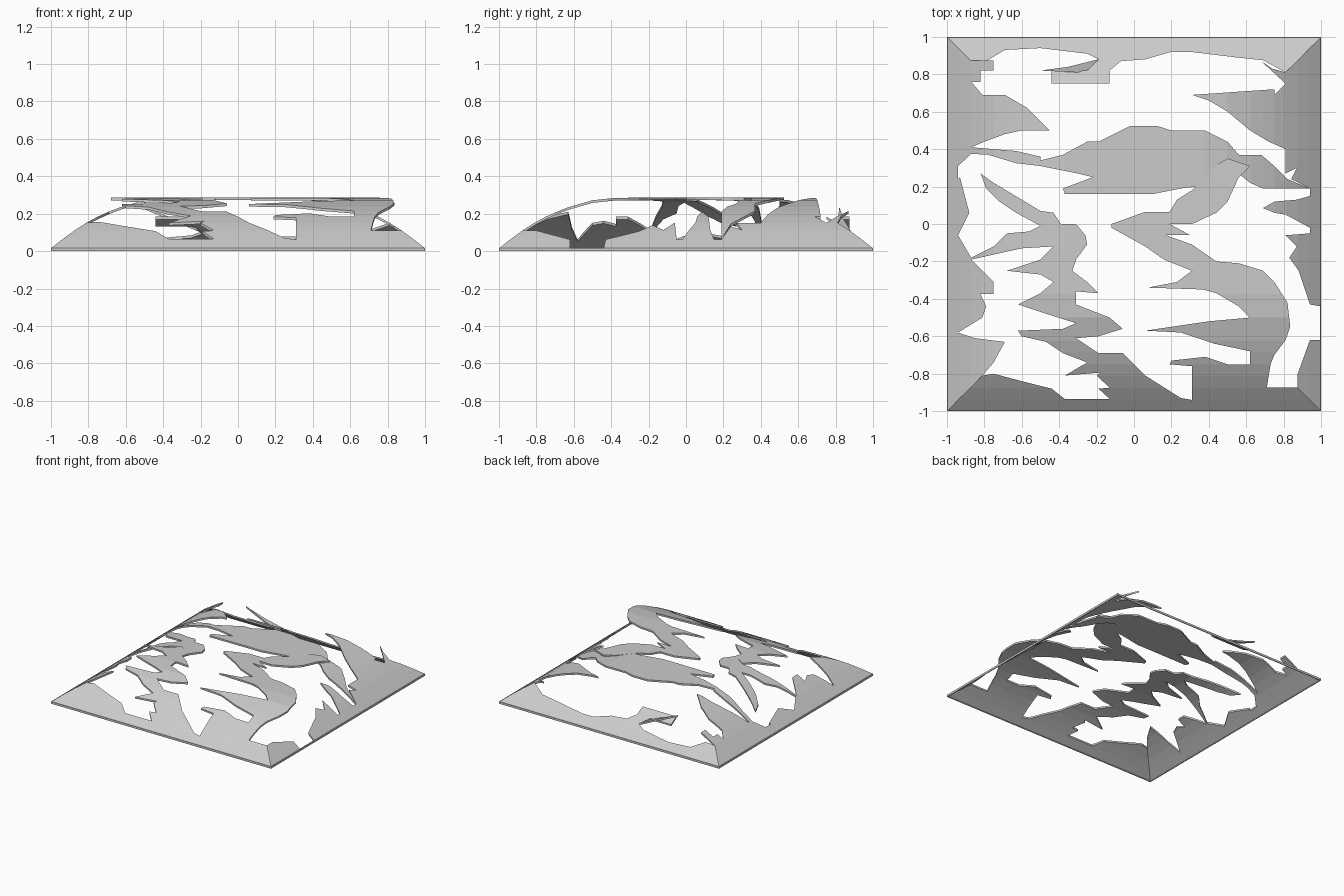
import bpy, bmesh
from mathutils import Vector

STEP = 1 / 16
THICK = 0.014
# rise of the vaulted sheet against distance from the centre line
RISE = [(0, .287), (.375, .285), (.5, .272), (.625, .236), (.6875, .212), (.75, .184),
        (.8125, .15), (.875, .11), (.9375, .064), (1, .015)]


def rise(d):
    d = min(abs(d), 1)
    for (a, za), (b, zb) in zip(RISE, RISE[1:]):
        if d <= b:
            return za + (zb - za) * (d - a) / (b - a)
    return RISE[-1][1]


def along_x(p):
    return rise(p.x)


def along_y(p):
    return rise(p.y)


def sheet(name, outline, height):
    """Cut a torn outline into strips, bend it to the vault, give it thickness."""
    bm = bmesh.new()
    face = bm.faces.new([bm.verts.new((x, y, 0)) for x, y in outline])
    face.normal_update()
    bmesh.ops.triangulate(bm, faces=[face], ngon_method='EAR_CLIP')
    normal = Vector((0, 1, 0)) if height is along_y else Vector((1, 0, 0))
    for i in range(-15, 16):
        bmesh.ops.bisect_plane(bm, geom=bm.verts[:] + bm.edges[:] + bm.faces[:],
                               dist=1e-5, plane_co=normal * i * STEP, plane_no=normal)
    for v in bm.verts:
        v.co.z = height(v.co)
    for f in bm.faces:
        f.normal_update()
        if f.normal.z < 0:
            f.normal_flip()
    lower = bmesh.ops.extrude_face_region(bm, geom=bm.faces[:], use_keep_orig=True)["geom"]
    for v in lower:
        if isinstance(v, bmesh.types.BMVert):
            v.co.z -= THICK
    bmesh.ops.recalc_face_normals(bm, faces=bm.faces[:])
    bmesh.ops.dissolve_limit(bm, angle_limit=0.002, verts=[], edges=bm.edges[:])
    mesh = bpy.data.meshes.new(name)
    bm.to_mesh(mesh)
    bm.free()
    bpy.context.collection.objects.link(bpy.data.objects.new(name, mesh))


# left slope, upper part with its tongue and the root of the centre strand
sheet("left_back_slope", [
    (-1, 1), (-1, .19), (-.94, .19), (-.94, .31), (-.87, .375), (-.78, .37), (-.63, .325),
    (-.5, .31), (-.5, .36), (-.63, .39), (-.87, .41), (-.8, .44), (-.69, .48), (-.6, .5),
    (-.45, .5), (-.57, .62), (-.69, .69), (-.81, .69), (-.87, .76), (-.82, .76), (-.82, .82),
    (-.75, .82), (-.75, .875), (-.875, .875)], along_x)

# left slope, lower part with the rounded flap
sheet("left_front_slope", [
    (-1, -1), (-.81, -.81), (-.75, -.74), (-.69, -.63), (-.85, -.61), (-.94, -.58),
    (-.81, -.5), (-.79, -.44), (-.82, -.375), (-.75, -.375), (-.75, -.31), (-.81, -.25),
    (-.87, -.19), (-.6, -.13), (-.43, -.12), (-.38, -.19), (-.31, -.19), (-.25, -.11),
    (-.26, -.06), (-.31, 0), (-.39, 0), (-.43, .06), (-.5, .07), (-.6, .13), (-.75, .22),
    (-.82, .27), (-.79, .19), (-.72, .12), (-.63, .06), (-.5, -.01), (-.56, -.04),
    (-.68, -.05), (-.75, -.12), (-.87, -.18), (-.94, -.06), (-.88, .06), (-.93, .25),
    (-1, .19)], along_x)

# broad strand across the middle
sheet("centre_strand", [
    (-.5, .31), (-.3, .27), (-.22, .25), (-.38, .19), (-.37, .16), (.1, .16), (.25, .19),
    (.33, .2), (.44, .3), (.56, .27), (.62, .22), (.69, .19), (.94, .19), (.82, .24),
    (.75, .31), (.68, .37), (.56, .37), (.5, .44), (.38, .5), (.2, .5), (.12, .525),
    (-.02, .525), (-.19, .44), (-.25, .44), (-.38, .37), (-.5, .34)], along_x)

# right slope with the back tongue
sheet("right_slope", [
    (1, 1), (.81, .81), (.74, .83), (.68, .87), (.81, .75), (.75, .69), (.75, .72), (.6, .71),
    (.31, .69), (.4, .66), (.5, .6), (.62, .5), (.72, .44), (.81, .4), (.81, .27),
    (.87, .3), (.84, .24), (.94, .19), (.94, .15), (.87, .13), (.75, .12), (.69, .085),
    (.75, .06), (.81, .05), (.94, -.02), (.94, -.05), (.81, -.06), (.87, -.12),
    (.83, -.18), (.88, -.25), (.94, -.43), (1, -.44)], along_x)
sheet("right_front_corner", [(1, -1), (1, -.62), (.94, -.62), (.875, -.8), (.875, -.875)],
      along_x)

# back slope and its curled tongue
sheet("back_slope", [
    (-1, 1), (-.875, .875), (-.79, .87), (-.69, .93), (-.5, .94), (-.25, .91), (-.19, .88),
    (-.25, .82), (-.44, .82), (-.44, .75), (-.13, .75), (-.13, .82), (-.07, .87), (.06, .88),
    (.2, .92), (.3, .92), (.55, .89), (.69, .875), (.81, .81), (1, 1)], along_y)
sheet("back_tongue", [(-.19, .88), (-.35, .84), (-.5, .82), (-.3, .81), (-.22, .83)],
      lambda p: .11 - .41 * (p.x + .19))

# front slope, its torn inner edge
sheet("front_slope", [
    (-1, -1), (1, -1), (.875, -.875), (.71, -.875), (.72, -.81), (.73, -.75), (.62, -.75),
    (.5, -.75), (.38, -.71), (.2, -.73), (.19, -.75), (.31, -.76), (.31, -.94), (.25, -.93),
    (.06, -.81), (-.06, -.69), (-.19, -.69), (-.13, -.75), (-.2, -.81), (-.13, -.875),
    (-.19, -.88), (-.13, -.935), (-.37, -.935), (-.44, -.88), (-.6, -.84), (-.75, -.8),
    (-.81, -.81)], along_y)

# jagged strand running from the front slope to the left flap
sheet("left_front_strand", [
    (-.31, -.19), (-.33, -.25), (-.25, -.31), (-.19, -.37), (-.31, -.36), (-.31, -.43),
    (-.13, -.5), (-.06, -.56), (-.19, -.6), (-.31, -.61), (-.19, -.69), (-.13, -.75),
    (-.13, -.79), (-.37, -.81), (-.25, -.74), (-.38, -.69), (-.47, -.63), (-.6, -.6),
    (-.62, -.57), (-.38, -.56), (-.31, -.53), (-.5, -.47), (-.62, -.43), (-.5, -.37),
    (-.43, -.31), (-.5, -.27), (-.68, -.25), (-.5, -.19), (-.43, -.12)], along_y)

# arched strand with fingers, front slope up to the centre strand
sheet("right_front_strand", [
    (.62, -.75), (.73, -.75), (.75, -.7), (.81, -.62), (.835, -.55), (.82, -.42), (.75, -.31),
    (.69, -.25), (.56, -.21), (.44, -.2), (.31, -.11), (.17, -.06), (.3, -.06), (.19, 0),
    (.31, 0), (.44, .06), (.5, .12), (.56, .25), (.62, .31), (.5, .35), (.43, .31), (.31, .18),
    (.23, .13), (.19, .065), (.06, .065), (-.12, 0), (-.12, -.02), (.06, -.12),
    (.16, -.19), (.31, -.25), (.23, -.31), (.07, -.34), (.37, -.35), (.44, -.37),
    (.56, -.44), (.62, -.5), (.4, -.52), (.06, -.57), (.25, -.58), (.43, -.64),
    (.62, -.68)], along_y)

# thin upright rim closing the outer edge
for name, x, y in (("left_rim", -1, 0), ("right_rim", 1, 0), ("front_rim", 0, -1),
                   ("back_rim", 0, 1)):
    bpy.ops.mesh.primitive_cube_add(size=1, location=(x * .997, y * .997, .0085))
    rim = bpy.context.object
    rim.name = name
    rim.scale = (.006 if x else 2, .006 if y else 2, .017)
